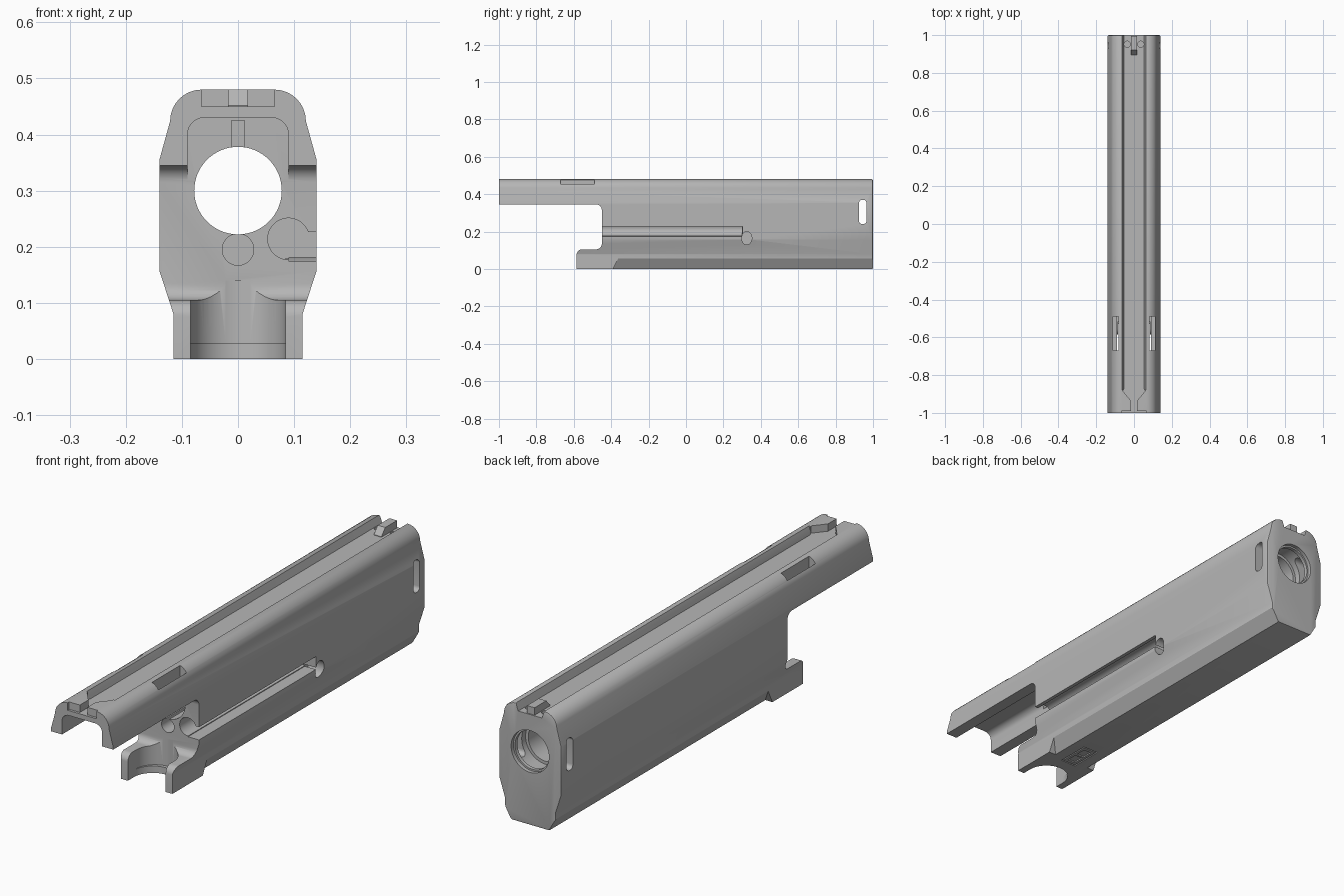
import bpy, bmesh, math
from mathutils import Vector

cube = bpy.data.objects.get("Cube")
if cube:
    bpy.data.objects.remove(cube, do_unlink=True)

grey = bpy.data.materials.new("satin grey")
grey.use_nodes = True
tone = (0.47, 0.47, 0.47, 1)
grey.diffuse_color = tone
grey.node_tree.nodes["Principled BSDF"].inputs["Base Color"].default_value = tone


def prism(name, pts, axis, lo, hi):
    """Closed solid from a 2D outline extruded along x, y or z."""
    place = {"x": lambda u, v, d: (d, u, v),
             "y": lambda u, v, d: (u, d, v),
             "z": lambda u, v, d: (u, v, d)}[axis]
    bm = bmesh.new()
    near = [bm.verts.new(place(u, v, lo)) for u, v in pts]
    far = [bm.verts.new(place(u, v, hi)) for u, v in pts]
    bm.faces.new(near)
    bm.faces.new(far[::-1])
    for i in range(len(pts)):
        bm.faces.new((near[i - 1], far[i - 1], far[i], near[i]))
    bmesh.ops.recalc_face_normals(bm, faces=bm.faces[:])
    mesh = bpy.data.meshes.new(name)
    bm.to_mesh(mesh)
    bm.free()
    mesh.materials.append(grey)
    obj = bpy.data.objects.new(name, mesh)
    bpy.context.scene.collection.objects.link(obj)
    return obj


def rect(u0, u1, v0, v1):
    return [(u0, v0), (u1, v0), (u1, v1), (u0, v1)]


def ellipse(u, v, ru, rv=None, n=48):
    rv = rv or ru
    return [(u + ru * math.cos(2 * math.pi * i / n), v + rv * math.sin(2 * math.pi * i / n)) for i in range(n)]


def rounded(corners, steps=7):
    """Round each (u, v, radius) corner of an outline."""
    pts = []
    for i, (u, v, r) in enumerate(corners):
        p = Vector((u, v))
        if r == 0:
            pts.append((u, v))
            continue
        before = Vector(corners[i - 1][:2])
        after = Vector(corners[(i + 1) % len(corners)][:2])
        a = p + (before - p).normalized() * r
        b = p + (after - p).normalized() * r
        c = a + b - p
        for k in range(steps + 1):
            t = math.pi / 2 * k / steps
            pts.append(tuple(c + (a - c) * math.cos(t) + (b - c) * math.sin(t)))
    return pts


def mirrored(half):
    return half + [(-u, v) for u, v in reversed(half)]


def volume(mesh):
    bm = bmesh.new()
    bm.from_mesh(mesh)
    size = bm.calc_volume()
    bm.free()
    return size


def smooth(obj):
    bpy.ops.object.select_all(action="DESELECT")
    obj.select_set(True)
    bpy.context.view_layer.objects.active = obj
    bpy.ops.object.shade_smooth_by_angle(angle=math.radians(30))


# Housing: one long outline with rounded shoulders and tapered flanks
arc = [(0.065 + 0.056 * math.sin(t), 0.424 + 0.056 * math.cos(t))
       for t in [math.pi / 2 * k / 8 for k in range(9)]]
body = prism("housing", mirrored(arc + [(0.14, 0.355), (0.14, 0.157), (0.115, 0.08), (0.115, 0)]), "y", -1, 1)

# Soften the rear rim
bm = bmesh.new()
bm.from_mesh(body.data)
rim = [e for e in bm.edges if all(v.co.y > 0.99 for v in e.verts)]
bmesh.ops.bevel(bm, geom=rim, offset=0.007, segments=2, affect="EDGES", profile=0.5)
bm.to_mesh(body.data)
bm.free()


def cut(pts, axis, lo, hi, slant=0):
    """Subtract a prism, taking the first solver that leaves a sound solid."""
    tool = prism("cutter", pts, axis, lo, hi)
    tool.hide_render = True
    for v in tool.data.vertices:
        if v.co.y < 0:
            v.co.y += slant * v.co.z
    before = volume(body.data)
    mod = body.modifiers.new("cut", "BOOLEAN")
    mod.operation = "DIFFERENCE"
    mod.object = tool
    sound = None
    for solver in ("MANIFOLD", "EXACT", "FLOAT"):
        mod.solver = solver
        bpy.context.view_layer.update()
        shape = body.evaluated_get(bpy.context.evaluated_depsgraph_get())
        mesh = bpy.data.meshes.new_from_object(shape)
        if before * 0.5 < volume(mesh) < before - 1e-8:
            sound = mesh
            break
    body.modifiers.remove(mod)
    if sound:
        body.data = sound
    bpy.data.objects.remove(tool, do_unlink=True)


# Lower side chamfers, with a slanted start behind the front lugs
for s in (1, -1):
    cut([(s * 0.116, 0.057), (s * 0.083, 0), (s * 0.083, -0.05), (s * 0.16, -0.05), (s * 0.16, 0.057)],
        "y", -0.39, 1.1, slant=0.5)

# Open front: step under the top shroud and above the lugs
cut(rounded([(-1.1, -0.1, 0), (-0.585, -0.1, 0), (-0.585, 0.105, 0.03), (-0.45, 0.105, 0.03),
             (-0.45, 0.345, 0.03), (-1.1, 0.345, 0)]), "x", -0.3, 0.3)

# Channel below the shroud
cut(rounded([(-0.09, 0.2, 0), (0.09, 0.2, 0), (0.09, 0.43, 0.03), (-0.09, 0.43, 0.03)]), "y", -1.1, -0.4505)

# U-shaped notch between the lugs, with a low shelf
for shift, lo, hi in ((0, 0.028, 0.14), (-0.014, -0.1, 0.03)):
    yc = -0.532 + shift
    bow = [(0.085 * math.cos(math.pi * k / 24), yc + 0.085 * math.sin(math.pi * k / 24)) for k in range(25)]
    cut(bow + [(-0.085, -0.7), (0.085, -0.7)], "z", lo, hi)

# Main bore with a wider pocket at the rear
cut(ellipse(0, 0.3, 0.078, n=64), "y", -0.8, 1.1)
cut(ellipse(0, 0.3, 0.09, n=64), "y", 0.9, 0.97)
cut(ellipse(0, 0.3, 0.085, n=64), "y", 0.985, 1.1)
cut(rect(-0.012, 0.012, 0.35, 0.425), "y", -0.6, -0.3)

# Rod hole, and the offset hole with its side groove
cut(ellipse(0, 0.195, 0.028), "y", -0.6, 0.3)
cut(ellipse(0.09, 0.214, 0.037), "y", -0.6, 0.3)
cut(rect(0.091, 0.2, 0.174, 0.226), "y", -0.6, 0.301)
cut(ellipse(0.325, 0.165, 0.027, 0.035), "x", 0.07, 0.2)

# Cross slot at the rear
cut(rounded([(0.925, 0.24, 0.017), (0.965, 0.24, 0.017), (0.965, 0.37, 0.017), (0.925, 0.37, 0.017)]),
    "x", -0.3, 0.3)

# Top windows into the shroud
for s in (1, -1):
    cut(rect(*sorted((s * 0.083, s * 0.112)), -0.67, -0.49), "z", 0.4, 0.6)

# Sighting channel along the top, narrowing to a slit between two front blocks
cut(mirrored([(0.07, 0.51), (0.064, 0.48), (0.053, 0.45)]), "y", -0.88, 1.1)
cut(mirrored([(0.05, -0.86), (0.058, -0.885), (0.017, -0.935), (0.017, -1.1)]), "z", 0.45, 0.52)
cut(rect(-0.065, 0.065, 0.45, 0.52), "y", -1.1, -0.99)

# Screw holes beside the rear sight
for s in (1, -1):
    cut(ellipse(s * 0.036, 0.952, 0.016, n=32), "z", 0.42, 0.55)

# Shallow frame under the belly
for x0, x1, y0, y1 in ((-0.035, -0.03, -0.41, -0.27), (0.03, 0.035, -0.41, -0.27),
                       (-0.031, 0.031, -0.41, -0.405), (-0.031, 0.031, -0.275, -0.27),
                       (-0.018, 0.018, -0.39, -0.345), (-0.018, 0.018, -0.335, -0.29)):
    cut(rect(x0, x1, y0, y1), "z", -0.05, 0.005)
smooth(body)

# Rear sight: small ramped block in the channel
sight = prism("rear_sight", [(0.895, 0.44), (0.895, 0.452), (0.92, 0.48), (0.995, 0.48), (0.995, 0.44)],
              "x", -0.017, 0.017)
smooth(sight)
